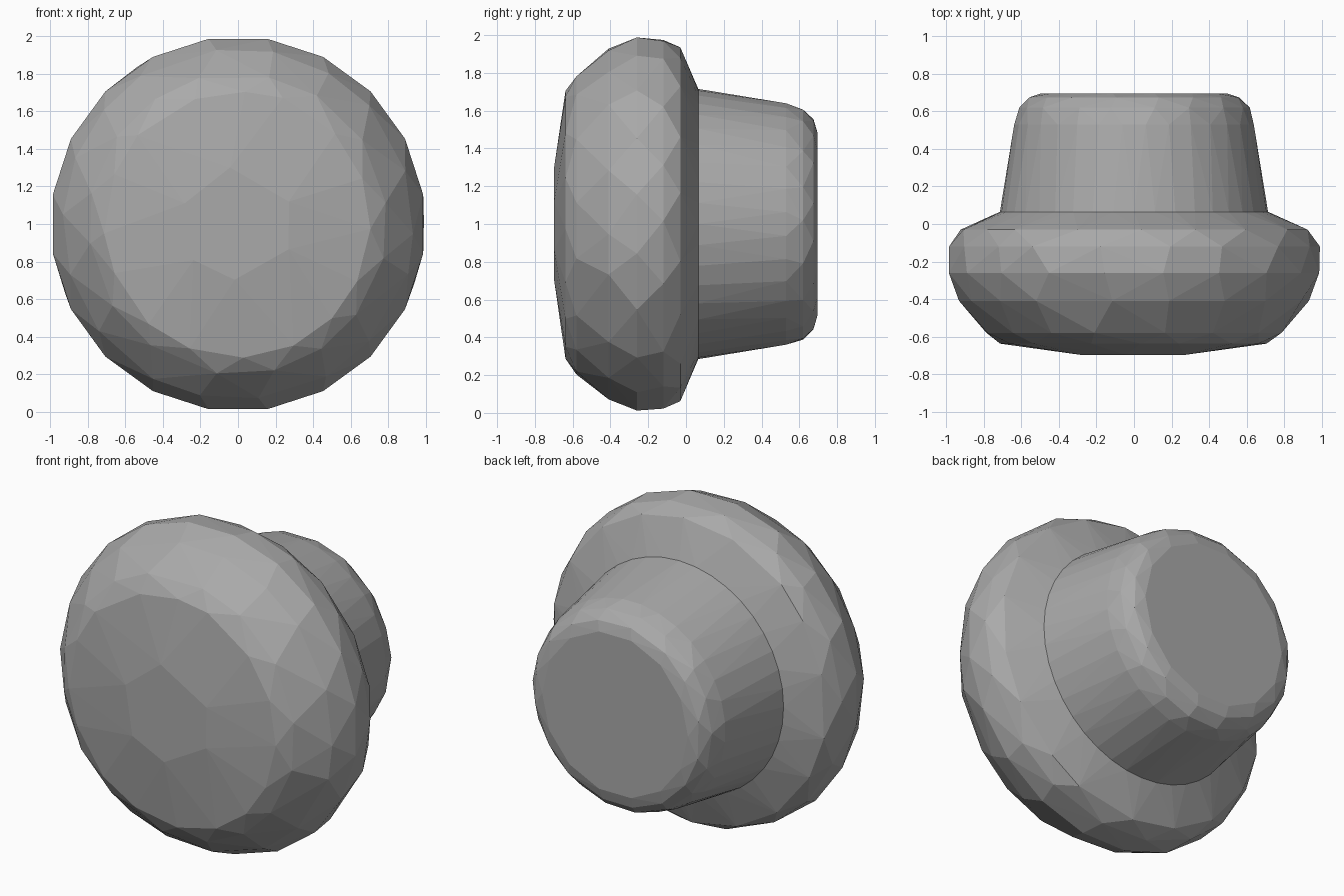
import bpy, bmesh, math, random
from mathutils import Vector

random.seed(4)
cube = bpy.data.objects.get("Cube")
if cube:
    bpy.data.objects.remove(cube, do_unlink=True)

grey = bpy.data.materials.new("plain grey")
grey.use_nodes = True
colour = (0.4, 0.4, 0.4, 1)
grey.diffuse_color = colour
grey.node_tree.nodes["Principled BSDF"].inputs["Base Color"].default_value = colour


def faceted_solid(name, rings, open_y):
    """Wrap staggered rings around the y axis in a hull, left open at open_y."""
    bm = bmesh.new()
    for i, (radius, y, sides, jitter) in enumerate(rings):
        for k in range(sides):
            wobble = random.uniform(-jitter, jitter)
            a = math.tau * (k + 0.5 * (i % 2) + wobble * 6) / sides
            r = radius + wobble * 0.2
            bm.verts.new((r * math.cos(a), y, 1 + r * math.sin(a)))
    hull = bmesh.ops.convex_hull(bm, input=bm.verts[:])
    loose = [v for v in bm.verts if not v.link_faces]
    bmesh.ops.delete(bm, geom=loose, context='VERTS')
    # Remove the hidden disc where the two parts meet
    hidden = [f for f in bm.faces if all(abs(v.co.y - open_y) < 0.001 for v in f.verts)]
    bmesh.ops.delete(bm, geom=hidden, context='FACES')
    bmesh.ops.recalc_face_normals(bm, faces=bm.faces[:])
    mesh = bpy.data.meshes.new(name)
    bm.to_mesh(mesh)
    bm.free()
    mesh.materials.append(grey)
    obj = bpy.data.objects.new(name, mesh)
    bpy.context.collection.objects.link(obj)
    return obj


SEAM = 0.065

# Wide rounded head: radius, y, sides, irregularity
faceted_solid("knob_head", [
    (0.715, SEAM, 40, 0),
    (0.94, -0.03, 18, 0.03),
    (0.99, -0.12, 18, 0.03),
    (1.0, -0.26, 20, 0),
    (0.94, -0.41, 18, 0.03),
    (0.80, -0.58, 16, 0.03),
    (0.71, -0.638, 16, 0.03),
    (0.30, -0.698, 6, 0.03),
], SEAM)

# Tapered stem with a rounded shoulder and flat end
faceted_solid("knob_stem", [
    (0.715, SEAM, 40, 0),
    (0.642, 0.53, 32, 0),
    (0.615, 0.62, 18, 0.02),
    (0.565, 0.675, 16, 0.02),
    (0.50, 0.695, 14, 0),
], SEAM)
